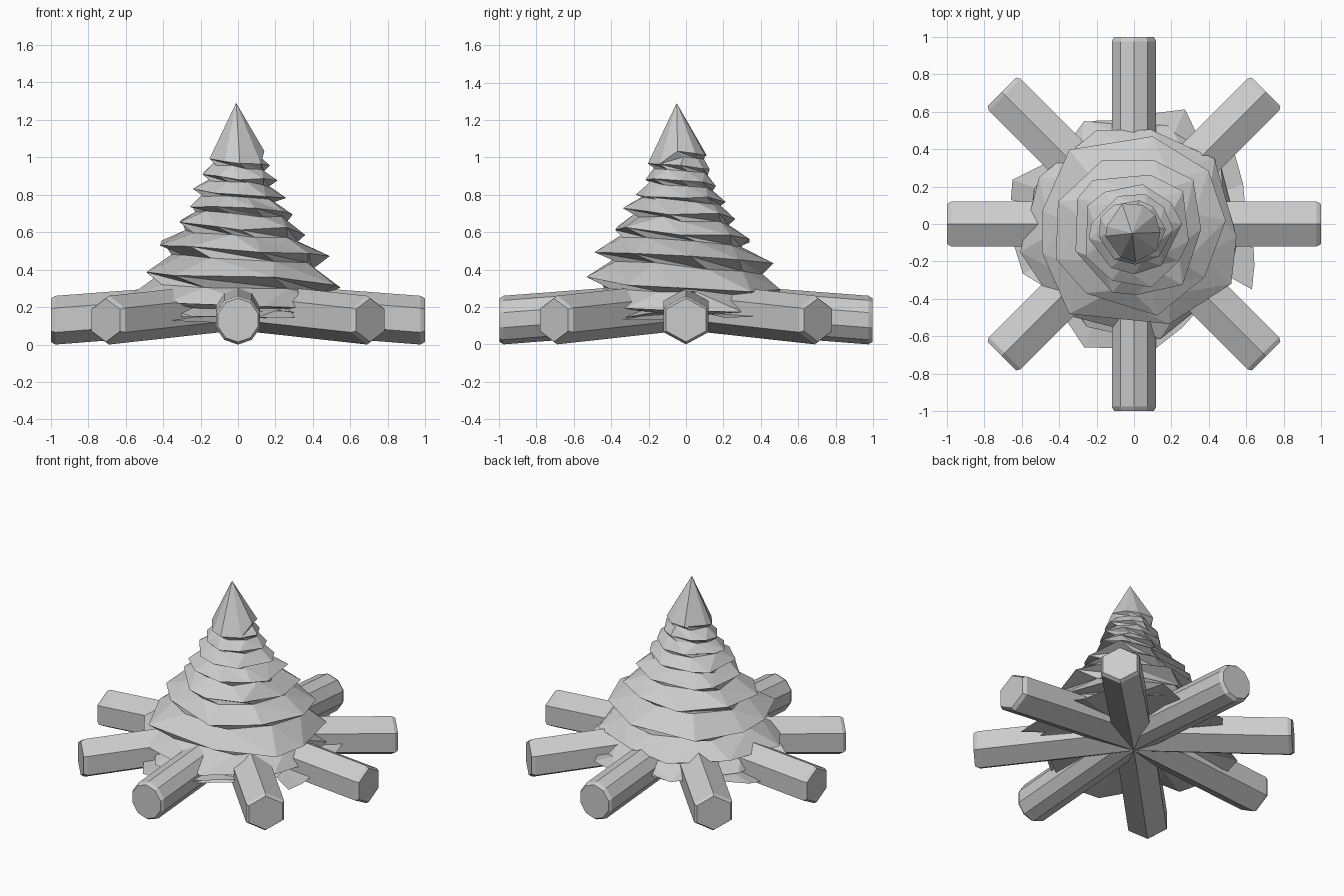
import bpy, bmesh, math, random
from mathutils import Matrix

random.seed(7)
cube = bpy.data.objects.get("Cube")
if cube:
    bpy.data.objects.remove(cube, do_unlink=True)

# One plain grey for everything
grey = bpy.data.materials.new("plain_grey")
grey.use_nodes = True
colour = (0.6, 0.6, 0.6, 1)
grey.diffuse_color = colour
grey.node_tree.nodes["Principled BSDF"].inputs["Base Color"].default_value = colour


def finish(bm, name):
    bmesh.ops.recalc_face_normals(bm, faces=bm.faces)
    mesh = bpy.data.meshes.new(name)
    bm.to_mesh(mesh)
    bm.free()
    mesh.materials.append(grey)
    bpy.context.collection.objects.link(bpy.data.objects.new(name, mesh))


def log(name, turn, sides, widen):
    """A log with a ridge below, running outward and slightly down to a chamfered end."""
    bm = bmesh.new()
    rings = []
    for x, z, r in ((0, 0.205, 0.129), (0.975, 0.13, 0.13), (0.998, 0.13, 0.116)):
        ring = []
        for i in range(sides):
            a = math.tau * i / sides
            ring.append(bm.verts.new((x, widen * r * math.sin(a), z - r * math.cos(a))))
        rings.append(ring)
    for low, high in zip(rings, rings[1:]):
        for i in range(sides):
            j = (i + 1) % sides
            bm.faces.new((low[i], low[j], high[j], high[i]))
    bm.faces.new(rings[0])
    bm.faces.new(rings[-1])
    bm.transform(Matrix.Rotation(turn, 4, "Z"))
    finish(bm, name)


# Eight logs like the spokes of a wheel; the front and back ones are rounder
for n in range(8):
    sides, widen = (10, 0.96) if n % 4 == 2 else (6, 1.07)
    log(f"log_{n + 1}", n * math.tau / 8, sides, widen)

# Flame: height and radius of the shelf edge after each full turn down from the tip
EDGE = [(1.03, 0.145), (0.95, 0.165), (0.87, 0.195), (0.79, 0.25), (0.70, 0.30),
        (0.60, 0.37), (0.47, 0.48), (0.31, 0.56), (0.18, 0.58), (0.14, 0.58)]
SIDES = 9
TURNS = len(EDGE) - 2


def edge_at(t):
    i = min(int(t), len(EDGE) - 2)
    f = t - i
    return [a + (b - a) * f for a, b in zip(EDGE[i], EDGE[i + 1])]


def flame():
    bm = bmesh.new()

    def place(a, r, z):
        centre = -0.035 * min(1, max(0, (z - 0.12) * 5))
        return bm.verts.new((r * math.cos(a), centre + r * math.sin(a), z))

    outer, inner = [], []
    for k in range(SIDES * (TURNS + 1)):
        t = k / SIDES
        z, r = edge_at(t)
        drop = z - edge_at(t + 1)[0]
        a = math.tau * t + random.uniform(-0.2, 0.2)
        outer.append(place(a, r * random.uniform(0.95, 1.1),
                           z + drop * random.uniform(-0.12, 0.12)))
        if k < SIDES * TURNS:
            inner.append(place(a + 0.25, r * random.uniform(0.82, 0.9),
                               z - drop * random.uniform(0.25, 0.45)))

    # Pointed tip, closed onto the first turn
    tip = bm.verts.new((-0.01, -0.05, 1.29))
    for k in range(SIDES):
        bm.faces.new((tip, outer[k], outer[(k + 1) % SIDES]))
    bm.faces.new((outer[SIDES - 1], outer[SIDES], inner[0]))
    bm.faces.new((outer[SIDES - 1], inner[0], outer[0]))

    # Winding shelf: undercut below each edge, then a slope out to the next turn
    last = SIDES * TURNS - 1
    for k in range(last):
        m = k + SIDES
        bm.faces.new((outer[k], inner[k], inner[k + 1]))
        bm.faces.new((outer[k], inner[k + 1], outer[k + 1]))
        bm.faces.new((inner[k], outer[m], outer[m + 1]))
        bm.faces.new((inner[k], outer[m + 1], inner[k + 1]))

    # Underside between the logs
    hub = bm.verts.new((0, 0, 0.14))
    rim = outer[last:] + [inner[last], outer[last]]
    for a, b in zip(rim, rim[1:]):
        bm.faces.new((hub, a, b))
    finish(bm, "flame")


flame()

# Ragged ember plates between the logs: direction in degrees and reach of each corner
SHARDS = [(8, 0.6, 20, 0.62, 36, 0.66), (52, 0.57, 66, 0.67, 80, 0.6),
          (97, 0.56, 111, 0.59, 127, 0.58), (143, 0.56, 160, 0.69, 169, 0.67),
          (190, 0.65, 204, 0.65, 216, 0.58), (233, 0.62, 248, 0.71, 262, 0.67),
          (279, 0.68, 295, 0.61, 308, 0.57), (331, 0.72, 341, 0.68, 349, 0.65)]
bm = bmesh.new()
for shard in SHARDS:
    fan = [bm.verts.new((0, 0, 0.19))]
    for angle, r in zip(shard[::2], shard[1::2]):
        a = math.radians(angle)
        fan.append(bm.verts.new((r * math.cos(a), r * math.sin(a), random.uniform(0.11, 0.19))))
    bm.faces.new(fan[:3])
    bm.faces.new((fan[0], fan[2], fan[3]))
finish(bm, "ember_skirt")
